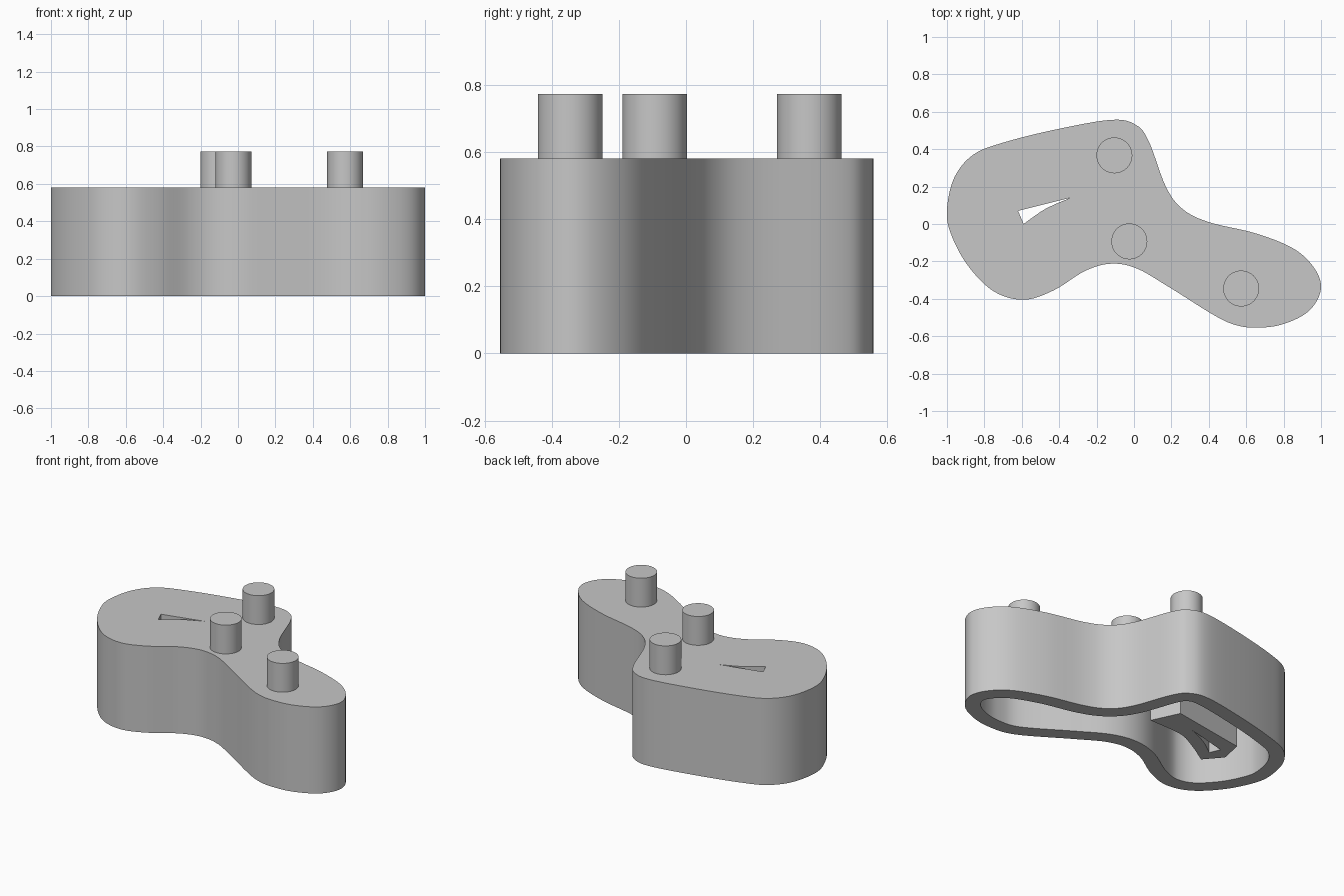
import bpy
import bmesh
import math
from mathutils import Vector

if "Cube" in bpy.data.objects:
    bpy.data.objects.remove(bpy.data.objects["Cube"], do_unlink=True)

HEIGHT = 0.58
WALL = 0.095
PEG_TOP = 0.773
SLEEVE_BOTTOM = 0.045

grey = bpy.data.materials.new("plain_grey")
grey.use_nodes = True
colour = (0.57, 0.57, 0.57, 1)
grey.diffuse_color = colour
grey.node_tree.nodes["Principled BSDF"].inputs["Base Color"].default_value = colour


def smooth_path(points, steps, closed):
    """Catmull-Rom path through the given points."""
    count = len(points)

    def pick(i):
        return Vector(points[i % count] if closed else points[max(0, min(count - 1, i))])

    path = []
    for i in range(count if closed else count - 1):
        a, b, c, d = (pick(i + k) for k in (-1, 0, 1, 2))
        for s in range(steps):
            t = s / steps
            path.append(b + (c - a) * t / 2
                        + (a * 2 - b * 5 + c * 4 - d) * t * t / 2
                        + (b * 3 - a - c * 3 + d) * t ** 3 / 2)
    if not closed:
        path.append(pick(count - 1))
    return path


def inset(loop, distance):
    """Move a clockwise outline inward along its normals."""
    result = []
    for i, p in enumerate(loop):
        along = (loop[(i + 1) % len(loop)] - loop[i - 1]).normalized()
        result.append(p + Vector((along.y, -along.x)) * distance)
    return result


def add_ring(bm, loop, z):
    return [bm.verts.new((p.x, p.y, z)) for p in loop]


def add_wall(bm, ring_a, ring_b):
    n = len(ring_a)
    for i in range(n):
        j = (i + 1) % n
        bm.faces.new((ring_a[i], ring_a[j], ring_b[j], ring_b[i]))


def fill_between(bm, outer, hole):
    """Flat face between an outline and the hole inside it."""
    edges = []
    for ring in (outer, hole):
        for i, v in enumerate(ring):
            edges.append(bm.edges.get((ring[i - 1], v)))
    bmesh.ops.triangle_fill(bm, use_beauty=True, use_dissolve=False,
                            edges=edges, normal=(0, 0, 1))


def finish(bm, name):
    bmesh.ops.recalc_face_normals(bm, faces=bm.faces[:])
    mesh = bpy.data.meshes.new(name)
    bm.to_mesh(mesh)
    bm.free()
    mesh.materials.append(grey)
    obj = bpy.data.objects.new(name, mesh)
    bpy.context.collection.objects.link(obj)
    bpy.ops.object.select_all(action="DESELECT")
    obj.select_set(True)
    bpy.context.view_layer.objects.active = obj
    bpy.ops.object.shade_smooth_by_angle(angle=math.radians(30))
    return obj


# Curved body outline, clockwise from the right-hand end
outline = smooth_path([
    (-1, .08), (-.96, .25), (-.86, .37), (-.7, .435), (-.42, .505), (-.12, .557),
    (.01, .53), (.08, .44), (.17, .2), (.26, .08), (.4, .01), (.65, -.05),
    (.85, -.13), (.96, -.23), (1, -.34), (.95, -.45), (.84, -.52), (.69, -.553),
    (.5, -.525), (.2, -.345), (.02, -.24), (-.12, -.212), (-.26, -.25),
    (-.43, -.355), (-.59, -.405), (-.75, -.36), (-.89, -.22), (-.98, -.05)], 6, True)
cavity = inset(outline, WALL)

# Tapered slot and the thicker sleeve around it, each with one bowed side
slot = [Vector((-.62, .07))] + smooth_path([(-.34, .14), (-.475, .08), (-.59, 0)], 5, False)
sleeve = [Vector((-.7, .017)), Vector((-.67, .165)), Vector((-.155, .25))]
sleeve += smooth_path([(-.07, .07), (-.31, .06), (-.45, 0), (-.605, -.094)], 5, False)

# Hollow body, open underneath, with the sleeve hanging from its ceiling
bm = bmesh.new()
outer_top = add_ring(bm, outline, HEIGHT)
outer_low = add_ring(bm, outline, 0)
inner_low = add_ring(bm, cavity, 0)
inner_top = add_ring(bm, cavity, HEIGHT - WALL)
sleeve_top = add_ring(bm, sleeve, HEIGHT - WALL)
sleeve_low = add_ring(bm, sleeve, SLEEVE_BOTTOM)
slot_low = add_ring(bm, slot, SLEEVE_BOTTOM)
slot_top = add_ring(bm, slot, HEIGHT)
for a, b in ((outer_top, outer_low), (outer_low, inner_low), (inner_low, inner_top),
             (sleeve_top, sleeve_low), (slot_low, slot_top)):
    add_wall(bm, a, b)
for a, b in ((outer_top, slot_top), (inner_top, sleeve_top), (sleeve_low, slot_low)):
    fill_between(bm, a, b)
finish(bm, "hollow_body")

# Three round pegs on top
for name, x, y in (("back_peg", -.105, .367), ("middle_peg", -.025, -.093),
                   ("end_peg", .573, -.345)):
    bm = bmesh.new()
    bmesh.ops.create_cone(bm, cap_ends=True, segments=48, radius1=.096, radius2=.096,
                          depth=PEG_TOP - HEIGHT)
    peg = finish(bm, name)
    peg.location = (x, y, (PEG_TOP + HEIGHT) / 2)
